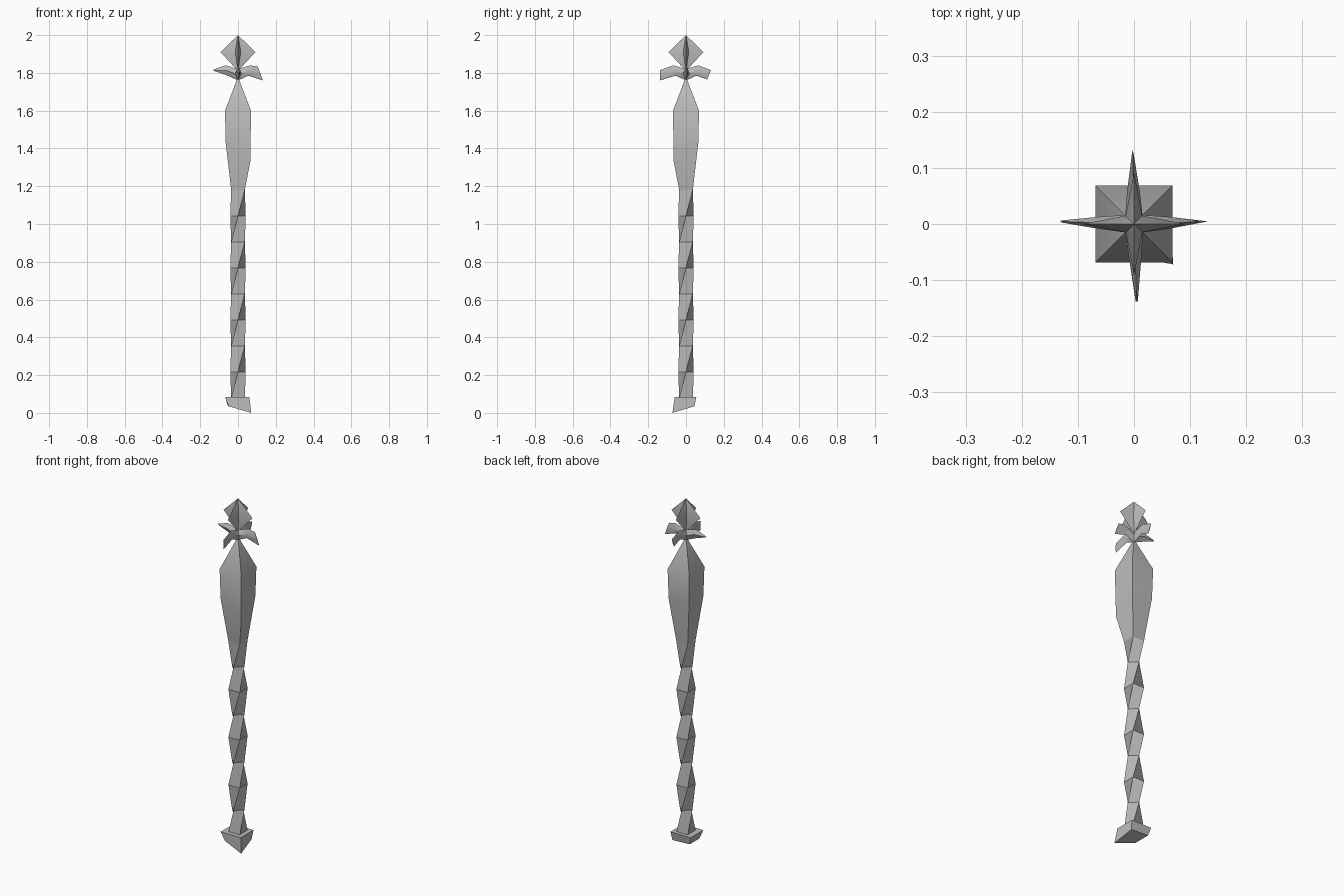
import bpy, bmesh, math
from math import cos, sin, radians

cube = bpy.data.objects.get("Cube")
if cube:
    bpy.data.objects.remove(cube, do_unlink=True)

grey = bpy.data.materials.new("plain grey")
grey.use_nodes = True
grey.diffuse_color = (0.5, 0.5, 0.5, 1)
grey.node_tree.nodes["Principled BSDF"].inputs["Base Color"].default_value = (0.5, 0.5, 0.5, 1)


def loft(name, rings):
    """Skin a stack of point rings; a ring of one point closes to a tip."""
    bm = bmesh.new()
    loops = [[bm.verts.new(p) for p in ring] for ring in rings]
    for low, high in zip(loops, loops[1:]):
        n = max(len(low), len(high))
        for i in range(n):
            j = (i + 1) % n
            if len(high) == 1:
                bm.faces.new((low[i], low[j], high[0]))
            elif len(low) == 1:
                bm.faces.new((low[0], high[j], high[i]))
            else:
                bm.faces.new((low[i], low[j], high[j], high[i]))
    for end in (loops[0], loops[-1]):
        if len(end) > 2:
            bm.faces.new(end)
    bmesh.ops.recalc_face_normals(bm, faces=bm.faces[:])
    mesh = bpy.data.meshes.new(name)
    bm.to_mesh(mesh)
    bm.free()
    mesh.materials.append(grey)
    obj = bpy.data.objects.new(name, mesh)
    bpy.context.collection.objects.link(obj)
    bpy.ops.object.select_all(action='DESELECT')
    obj.select_set(True)
    bpy.context.view_layer.objects.active = obj
    bpy.ops.object.shade_smooth_by_angle(angle=radians(30))
    return obj


def square(half, z, turn=0):
    """Four corners, starting at the front right one."""
    r = half * math.sqrt(2)
    return [(r * cos(radians(a + turn)), r * sin(radians(a + turn)), z)
            for a in (225, 315, 45, 135)]


# Slanted foot with one corner reaching the floor
foot_bottom = [(-0.05, -0.05, 0.035), (0.07, -0.072, 0),
               (0.055, 0.045, 0.035), (-0.055, 0.045, 0.04)]
foot_top = [(-0.068, -0.06, 0.085), (0.06, -0.06, 0.085),
            (0.06, 0.055, 0.085), (-0.068, 0.055, 0.085)]
loft("foot", [foot_bottom, foot_top])

# Twisted square shaft, one full turn in eighth steps
steps = 8
shaft = []
for i in range(steps + 1):
    half = 0.029 if i % 2 else 0.036
    shaft.append(square(half, 0.08 + 1.1 * i / steps, 45 * i))
loft("twisted_shaft", shaft)

# Square bulb, with the front left corner swelling lower than the rest
belly = [(x, y, 1.33 if x > 0 > y else 1.43) for x, y, z in square(0.065, 0)]
loft("bulb", [square(0.036, 1.18), belly, square(0.069, 1.6), [(0, 0, 1.78)]])


# Four arching leaves, each a thin folded blade
def leaf(name, angle, tip_top, tip_bottom):
    def place(r, side, z):
        a = radians(angle)
        return (r * cos(a) - side * sin(a), r * sin(a) + side * cos(a), z)

    def section(r_top, z_top, r_low, z_low, width):
        r, z = (r_top + r_low) / 2, (z_top + z_low) / 2
        return [place(r_top, 0, z_top), place(r, width, z),
                place(r_low, 0, z_low), place(r, -width, z)]

    loft(name, [section(0, 1.82, 0, 1.76, 0.017),
                section(0.065, 1.84, 0.055, 1.785, 0.011),
                section(*tip_top, *tip_bottom, 0.002)])


leaf("leaf_left", 2, (0.105, 1.833), (0.132, 1.76))
leaf("leaf_right", 178, (0.132, 1.817), (0.125, 1.81))
leaf("leaf_front", 272, (0.138, 1.815), (0.138, 1.76))
leaf("leaf_back", 91, (0.132, 1.815), (0.112, 1.765))

# Four-pointed star finial
star = []
for i in range(8):
    r = 0.021 if i % 2 else 0.092
    star.append((r * cos(radians(45 * i)), r * sin(radians(45 * i)), 1.91))
loft("star_finial", [[(0, 0, 1.81)], star, [(0, 0, 2)]])
